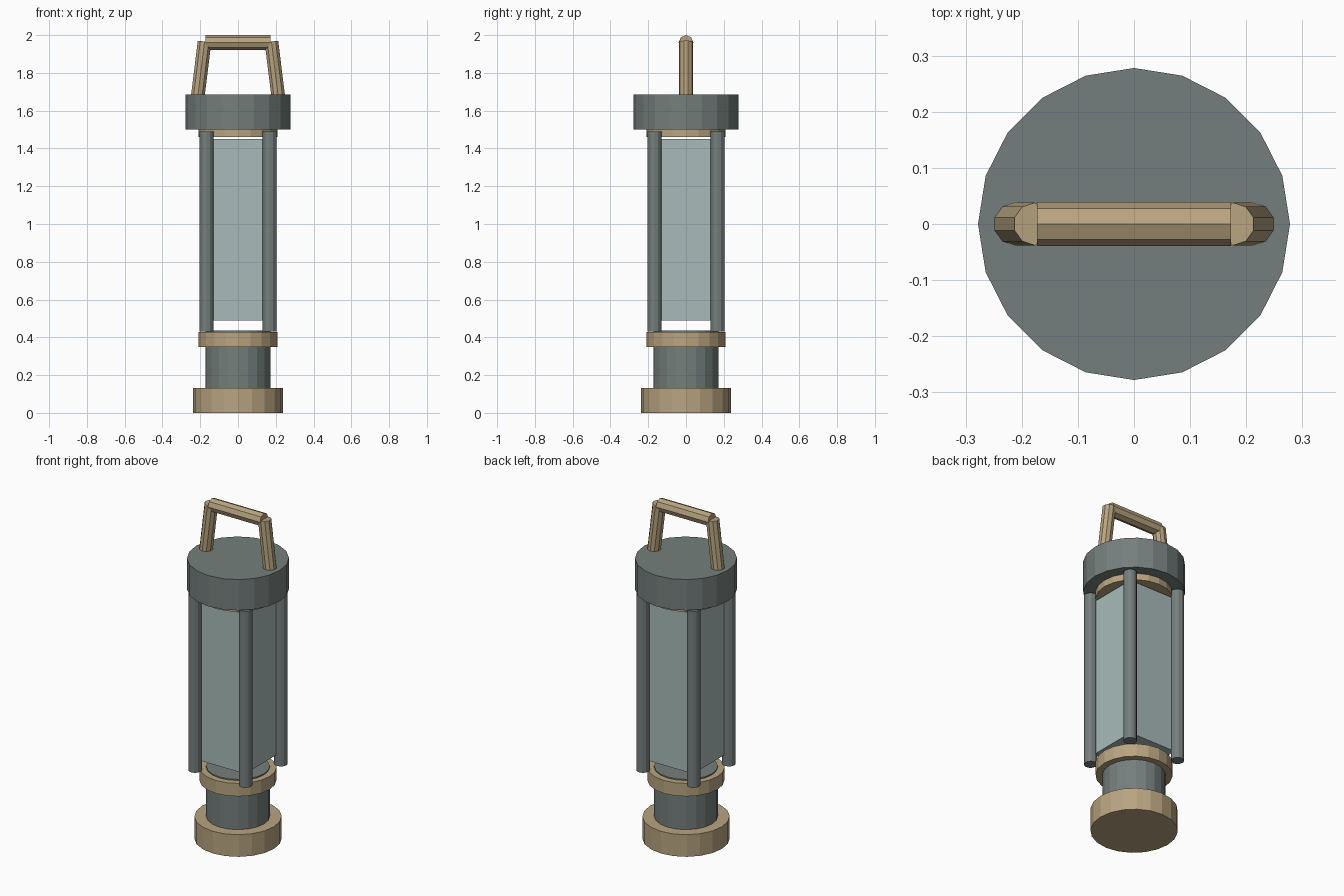
import bpy, math
from mathutils import Vector

if "Cube" in bpy.data.objects:
    bpy.data.objects.remove(bpy.data.objects["Cube"])


def material(name, rgb):
    m = bpy.data.materials.new(name)
    m.diffuse_color = [((c / 255 + 0.055) / 1.055) ** 2.4 for c in rgb] + [1]
    m.use_nodes = True
    m.node_tree.nodes["Principled BSDF"].inputs["Base Color"].default_value = m.diffuse_color
    return m


GREY = material("slate grey", (117, 127, 125))
TAN = material("aged brass", (184, 164, 128))
GLASS = material("pale glass", (168, 187, 185))


def rod(name, a, b, radius, sides, mat):
    """Flat-shaded cylinder between two points."""
    a, b = Vector(a), Vector(b)
    d = b - a
    bpy.ops.mesh.primitive_cylinder_add(vertices=sides, radius=radius, depth=d.length,
                                        location=(a + b) / 2)
    ob = bpy.context.object
    ob.rotation_euler = Vector((0, 0, 1)).rotation_difference(d.normalized()).to_euler()
    ob.name = name
    ob.data.materials.append(mat)
    return ob


# Stacked round parts: name, bottom, top, radius, colour
for name, z0, z1, r, mat in [
    ("base", 0, 0.133, 0.238, TAN),
    ("fuel_body", 0.13, 0.435, 0.173, GREY),
    ("lower_collar", 0.35, 0.428, 0.21, TAN),
    ("upper_collar", 1.46, 1.505, 0.21, TAN),
    ("cap", 1.50, 1.685, 0.278, GREY),
]:
    rod(name, (0, 0, z0), (0, 0, z1), r, 20, mat)

# Square glass chamber
bpy.ops.mesh.primitive_cube_add(size=1, location=(0, 0, 0.97))
glass = bpy.context.object
glass.name = "glass"
glass.scale = (0.315, 0.315, 0.96)
glass.data.materials.append(GLASS)

# Corner posts
for sx in (-1, 1):
    for sy in (-1, 1):
        rod("post", (sx * 0.168, sy * 0.168, 0.43), (sx * 0.168, sy * 0.168, 1.49),
            0.037, 12, GREY)

# Carrying handle
for s in (-1, 1):
    rod("handle_leg", (s * 0.213, 0, 1.675), (s * 0.177, 0, 1.966), 0.038, 10, TAN)
rod("handle_bar", (-0.173, 0, 1.961), (0.173, 0, 1.961), 0.039, 8, TAN)
